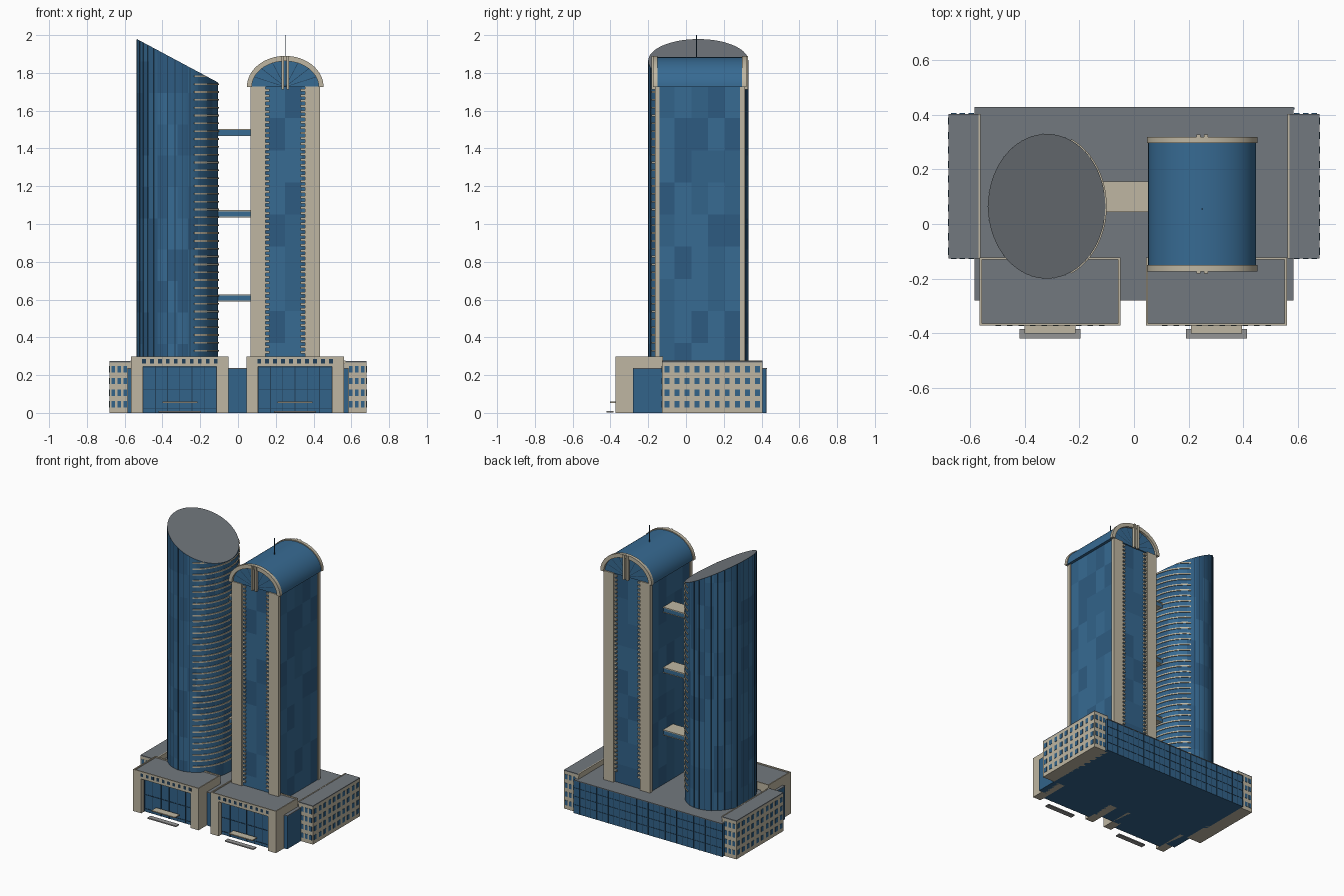
import bpy, bmesh, math, random
from mathutils import Vector

if "Cube" in bpy.data.objects:
    bpy.data.objects.remove(bpy.data.objects["Cube"])
random.seed(4)


def material(name, rgb):
    m = bpy.data.materials.new(name)
    m.diffuse_color = (*rgb, 1)
    m.use_nodes = True
    m.node_tree.nodes["Principled BSDF"].inputs["Base Color"].default_value = m.diffuse_color
    return m


GLASS = [material("glass_%d" % i, c) for i, c in enumerate(
    [(0.027, 0.105, 0.22), (0.032, 0.125, 0.255), (0.038, 0.145, 0.29)])]
DARK = material("dark_frame", (0.015, 0.05, 0.10))
STONE = material("stone", (0.52, 0.47, 0.36))
ROOF = material("roof_grey", (0.17, 0.19, 0.21))


def finish(name, bm, mats, smooth=False):
    bmesh.ops.recalc_face_normals(bm, faces=bm.faces)
    me = bpy.data.meshes.new(name)
    bm.to_mesh(me)
    bm.free()
    for m in mats:
        me.materials.append(m)
    if smooth:
        me.polygons.foreach_set("use_smooth", [True] * len(me.polygons))
        me.set_sharp_from_angle(angle=math.radians(30))
    ob = bpy.data.objects.new(name, me)
    bpy.context.collection.objects.link(ob)
    return ob


def boxes(name, items, mat):
    """One object from boxes given as (x0, x1, y0, y1, z0, z1)."""
    bm = bmesh.new()
    for x0, x1, y0, y1, z0, z1 in items:
        vs = bmesh.ops.create_cube(bm, size=1)["verts"]
        for v in vs:
            v.co = ((x0 + x1) / 2 + v.co.x * (x1 - x0),
                    (y0 + y1) / 2 + v.co.y * (y1 - y0),
                    (z0 + z1) / 2 + v.co.z * (z1 - z0))
    return finish(name, bm, [mat])


def shell(bm, path, levels, pu, pv):
    """Closed wall following path, with glass shades varied in patches."""
    rings = [[bm.verts.new((x, y, z)) for x, y in path] for z in levels]
    n, shade = len(path), {}
    for j in range(len(levels) - 1):
        for i in range(n):
            k = (i + 1) % n
            f = bm.faces.new((rings[j][i], rings[j][k], rings[j + 1][k], rings[j + 1][i]))
            f.material_index = shade.setdefault((i // pu, j // pv), random.randrange(3))
    return rings


def extrude_xz(name, pts, y0, y1, mat, smooth=False):
    bm = bmesh.new()
    f = bm.faces.new([bm.verts.new((x, y0, z)) for x, z in pts])
    g = bmesh.ops.extrude_face_region(bm, geom=[f])["geom"]
    bmesh.ops.translate(bm, vec=(0, y1 - y0, 0),
                        verts=[v for v in g if isinstance(v, bmesh.types.BMVert)])
    return finish(name, bm, [mat], smooth)


# Podium
boxes("podium", [(-.585, .585, -.28, .425, 0, .233)], GLASS[1])
boxes("podium_roof", [(-.585, .585, -.28, .428, .233, .238)], ROOF)
boxes("podium_back_mullions",
      [(-.585 + i * .045, -.582 + i * .045, .42, .427, 0, .233) for i in range(27)]
      + [(-.585, .585, .42, .427, z, z + .003) for z in (.06, .12, .18)], DARK)

# Side wings with window grids
walls, roofs, panes = [], [], []
for s in (-1, 1):
    walls.append((s * .565, s * .68, -.127, .404, 0, .268))
    walls.append((s * .562, s * .57, -.127, .404, .26, .277))
    roofs.append((s * .57, s * .68, -.127, .404, .268, .275))
    for z in (.045, .107, .169, .231):
        for i in range(10):
            y = -.1 + i * .0531
            panes.append((s * .675, s * .682, y - .013, y + .013, z - .017, z + .017))
        for x in (.597, .629, .661):
            for y in (-.127, .404):
                panes.append((s * x - .01, s * x + .01, y - .002, y + .002, z - .017, z + .017))
boxes("wing_walls", walls, STONE)
boxes("wing_roofs", roofs, ROOF)
boxes("wing_windows", panes, GLASS[1])

# Two entrance blocks
stone, glass, dark, roof, steps = [], [], [], [], []
for c in (-.308, .302):
    a, b, y0, y1 = c - .258, c + .258, -.372, -.123
    stone += [(a, a + .063, y0, y1, 0, .245), (b - .063, b, y0, y1, 0, .245),
              (a, b, y0, y1, .245, .282),
              (a, b, y0, y0 + .008, .282, .298), (a, b, y1 - .008, y1, .282, .298),
              (a, a + .008, y0, y1, .282, .298), (b - .008, b, y0, y1, .282, .298)]
    roof.append((a + .008, b - .008, y0 + .008, y1 - .008, .28, .29))
    glass.append((a + .06, b - .06, -.335, -.27, 0, .245))
    for i in range(7):
        x = c - .194 + i * .0647
        dark.append((x - .002, x + .002, -.338, -.334, 0, .245))
    dark += [(c - .195, c + .195, -.338, -.334, z, z + .004) for z in (.02, .12, .24)]
    for i in range(10):
        x = c - .19 + i * .0422
        dark.append((x - .01, x + .01, y0 - .001, y0 + .004, .262, .284))
    stone.append((c - .093, c + .093, -.402, -.35, .053, .06))
    steps.append((c - .112, c + .112, -.42, -.385, .002, .01))
boxes("entrance_frames", stone, STONE)
boxes("entrance_glass", glass, GLASS[1])
boxes("entrance_mullions_and_vents", dark, DARK)
boxes("entrance_roofs", roof, ROOF)
boxes("entrance_steps", steps, material("step_grey", (.3, .3, .3)))

# Elliptical tower with slanted roof
CX, CY, RX, RY, SEG = -.32, .065, .215, .265, 72
cut = dict(plane_co=Vector((CX, 0, 1.864)), plane_no=Vector((.23, 0, .43)).normalized())


def ellipse(t, d=0.0):
    return CX + (RX + d) * math.cos(t), CY + (RY + d) * math.sin(t)


bm = bmesh.new()
shell(bm, [ellipse(2 * math.pi * i / SEG) for i in range(SEG)],
      [.2 + .0415 * j for j in range(45)], 3, 4)
r = bmesh.ops.bisect_plane(bm, geom=bm.verts[:] + bm.edges[:] + bm.faces[:], clear_outer=True, **cut)
rim = [e for e in r["geom_cut"] if isinstance(e, bmesh.types.BMEdge)]
for f in bmesh.ops.edgeloop_fill(bm, edges=rim)["faces"]:
    f.material_index = 3
finish("elliptical_tower", bm, GLASS + [ROOF], True)

# Floor ledges on the inner side of the elliptical tower
bm = bmesh.new()
angles = [math.radians(-66 + 132 * i / 30) for i in range(31)]
for j in range(36):
    z = .325 + j * .0415
    outline = [ellipse(t, .005) for t in angles] + [ellipse(t, -.006) for t in reversed(angles)]
    f = bm.faces.new([bm.verts.new((x, y, z)) for x, y in outline])
    g = bmesh.ops.extrude_face_region(bm, geom=[f])["geom"]
    bmesh.ops.translate(bm, vec=(0, 0, .009), verts=[v for v in g if isinstance(v, bmesh.types.BMVert)])
bmesh.ops.bisect_plane(bm, geom=bm.verts[:] + bm.edges[:] + bm.faces[:], clear_outer=True, **cut)
finish("elliptical_tower_ledges", bm, [STONE])

# Dark vertical mullions on its outer side
bars = []
for i in range(21):
    x, y = ellipse(math.radians(72 + i * 10.8), -.0005)
    bars.append((x - .0018, x + .0018, y - .0018, y + .0018, .23, 1.862 - (x - CX) * .535))
boxes("elliptical_tower_mullions", bars, DARK)

# Rectangular tower glass core
TX = .25
bm = bmesh.new()
x0, x1, y0, y1 = TX - .178, TX + .178, -.15, .295
path = ([(x0 + (x1 - x0) * i / 12, y0) for i in range(12)] + [(x1, y0 + (y1 - y0) * i / 15) for i in range(15)]
        + [(x1 - (x1 - x0) * i / 12, y1) for i in range(12)] + [(x0, y1 - (y1 - y0) * i / 15) for i in range(15)])
rings = shell(bm, path, [.2 + 1.53 * j / 36 for j in range(37)], 3, 4)
bm.faces.new(rings[-1])
finish("rectangular_tower", bm, GLASS)

# Stone piers and small ledges on its front and back
piers, ledges = [], []
for ya, yb in ((-.165, -.14), (.285, .312)):
    for s in (-1, 1):
        piers.append((TX + s * .105, TX + s * .184, ya, yb, .23, 1.728))
        for j in range(50):
            z = .315 + j * .0283
            ledges.append((TX + s * .082, TX + s * .106, ya + .006, yb - .006, z, z + .013))
boxes("tower_piers", piers, STONE)
boxes("tower_small_ledges", ledges, STONE)


# Vaulted cap with stone arches
def arc(rx, rz, n=32):
    return [(TX + rx * math.cos(math.pi * i / n), 1.725 + rz * math.sin(math.pi * i / n)) for i in range(n + 1)]


extrude_xz("vault_roof", arc(.198, .158), -.158, .303, GLASS[2], True)
for name, ya, yb, yo in (("front", -.174, -.15, -.182), ("back", .297, .319, .328)):
    extrude_xz(name + "_arch", arc(.203, .165) + arc(.177, .137)[::-1], ya, yb, STONE, True)
    out, mid = yo, (ya + yb) / 2
    boxes(name + "_arch_posts", [(TX + s * .007, TX + s * .021, min(out, mid), max(out, mid), 1.713, 1.889)
                                 for s in (-1, 1)], STONE)
    spokes = bmesh.new()
    for i in range(1, 8):
        t, y = math.pi * i / 8, (-.159 if yo < 0 else .304)
        d, p = Vector((.178 * math.cos(t), 0, .138 * math.sin(t))), Vector((TX, y, 1.726))
        w = Vector((-d.z, 0, d.x)).normalized() * .0015
        spokes.faces.new([spokes.verts.new(q) for q in (p - w, p + w, p + d + w, p + d - w)])
    finish(name + "_arch_spokes", spokes, [DARK])
boxes("antenna", [(TX - .002, TX + .002, .053, .057, 1.87, 2.0)], DARK)

# Sky bridges
for i, z in enumerate((.61, 1.055, 1.485)):
    boxes("bridge_%d" % i, [(-.13, .08, .047, .152, z - .017, z + .013)], GLASS[2])
    boxes("bridge_slabs_%d" % i, [(-.13, .08, .044, .155, z + .012, z + .018),
                                  (-.13, .08, .044, .155, z - .02, z - .016)], STONE)
